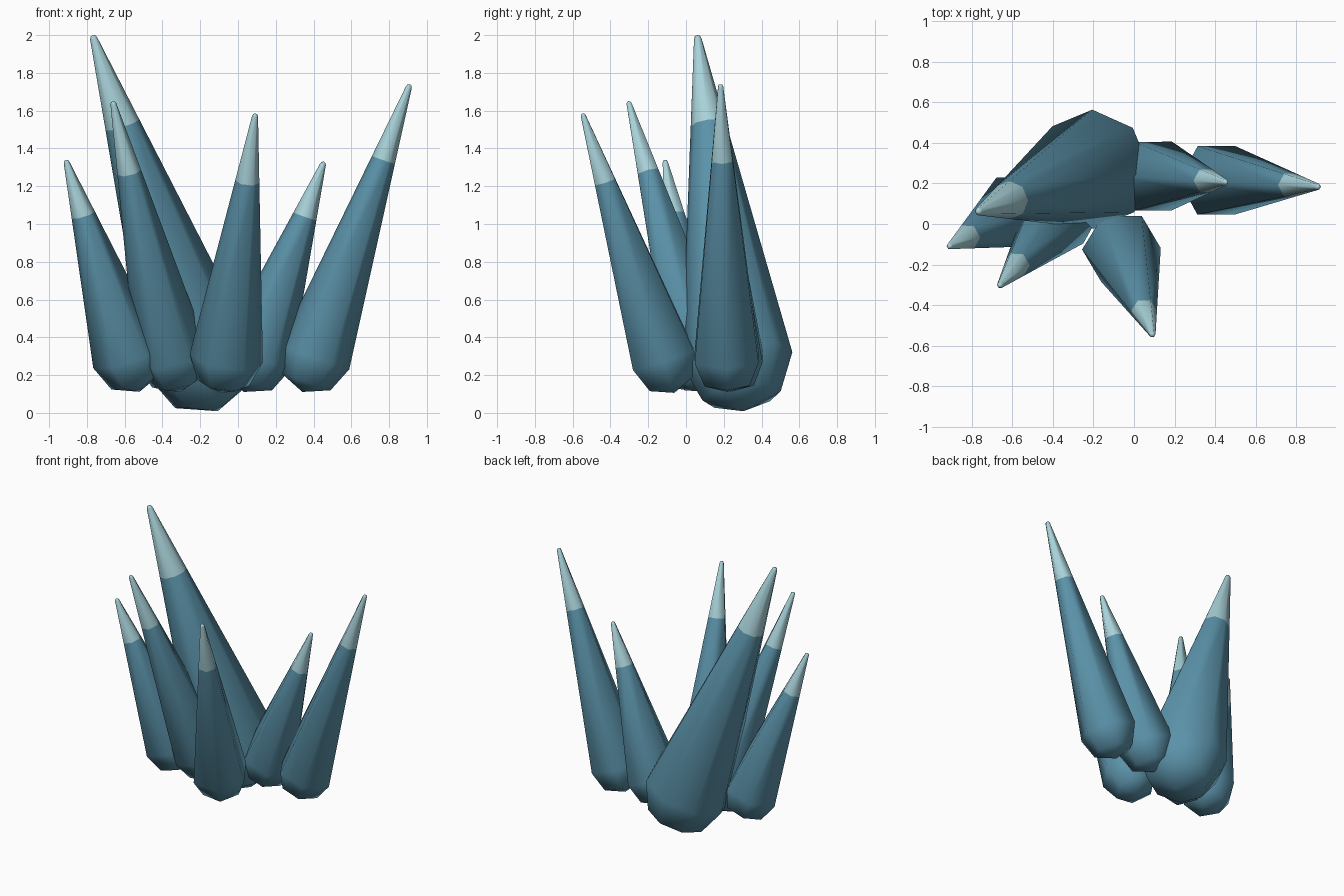
import bpy, bmesh, math
from mathutils import Vector

if "Cube" in bpy.data.objects:
    bpy.data.objects.remove(bpy.data.objects["Cube"])


def material(name, rgb):
    m = bpy.data.materials.new(name)
    m.diffuse_color = (*rgb, 1)
    m.use_nodes = True
    m.node_tree.nodes["Principled BSDF"].inputs["Base Color"].default_value = m.diffuse_color
    return m


BODY = material("deep teal blue", (0.105, 0.29, 0.40))
TIP = material("pale ice blue", (0.39, 0.64, 0.69))


def spike(name, base, tip, radius, tip_radius, sides):
    """Tapered capsule: round base centred on 'base', rounded point at 'tip'."""
    base, tip = Vector(base), Vector(tip)
    axis = tip - base
    rot = Vector((0, 0, 1)).rotation_difference(axis)
    length = axis.length - tip_radius
    s = math.sqrt(0.5)
    split = 0.73 * length
    split_r = radius + (tip_radius - radius) * 0.73
    # (radius, height) rings from the base pole to the point
    rings = [(radius * s, -radius * s), (radius, 0), (split_r, split),
             (tip_radius, length), (tip_radius * s, length + tip_radius * s)]
    bm = bmesh.new()

    def vert(r, h, a=0.0):
        return bm.verts.new(base + rot @ Vector((r * math.cos(a), r * math.sin(a), h)))

    loops = [[vert(r, h, 2 * math.pi * i / sides) for i in range(sides)] for r, h in rings]
    bottom, top = vert(0, -radius), vert(0, length + tip_radius)
    for i in range(sides):
        j = (i + 1) % sides
        bm.faces.new((bottom, loops[0][j], loops[0][i]))
        for k in range(len(loops) - 1):
            f = bm.faces.new((loops[k][i], loops[k][j], loops[k + 1][j], loops[k + 1][i]))
            f.material_index = int(k >= 2)      # pale tip above the split ring
        f = bm.faces.new((loops[-1][i], loops[-1][j], top))
        f.material_index = 1
    for f in bm.faces:
        f.smooth = True
    bmesh.ops.recalc_face_normals(bm, faces=bm.faces)
    me = bpy.data.meshes.new(name)
    bm.to_mesh(me)
    bm.free()
    me.materials.append(BODY)
    me.materials.append(TIP)
    ob = bpy.data.objects.new(name, me)
    bpy.context.collection.objects.link(ob)


# Large central spike
spike("main_spike", (-0.20, 0.27, 0.287), (-0.77, 0.06, 2.0), 0.295, 0.02, 8)

# Smaller spikes around it
for name, base, tip in [
    ("right_spike", (0.405, 0.215, 0.295), (0.91, 0.183, 1.74)),
    ("back_right_spike", (0.095, 0.236, 0.295), (0.455, 0.205, 1.33)),
    ("left_spike", (-0.58, 0.06, 0.295), (-0.912, -0.112, 1.34)),
    ("front_left_spike", (-0.35, 0.07, 0.295), (-0.663, -0.305, 1.65)),
    ("front_spike", (-0.062, -0.122, 0.29), (0.092, -0.548, 1.585)),
]:
    spike(name, base, tip, 0.195, 0.016, 6)
